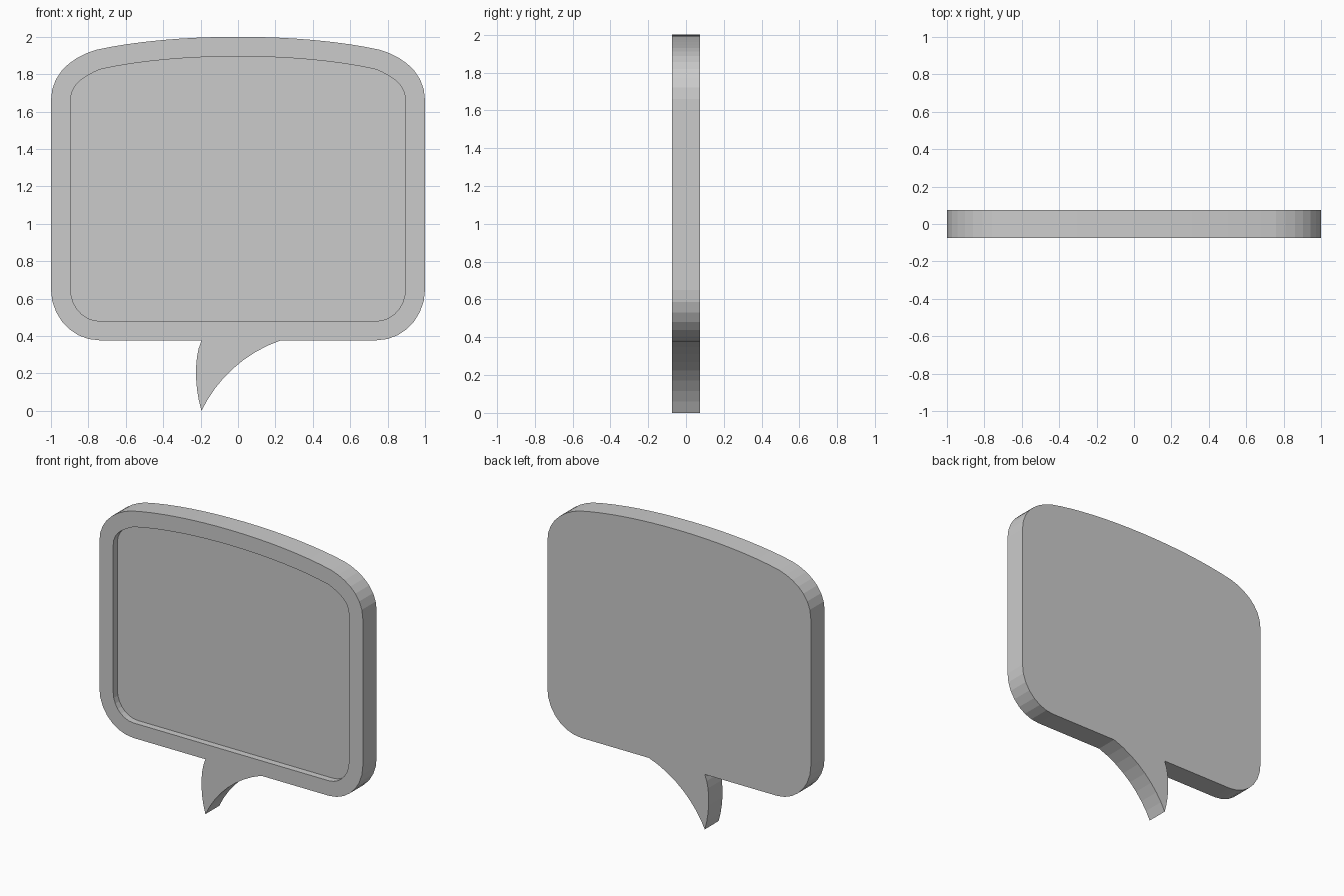
import bpy, bmesh
from mathutils import Vector

if "Cube" in bpy.data.objects:
    bpy.data.objects.remove(bpy.data.objects["Cube"])

FRONT, BACK, FLOOR = -0.075, 0.075, -0.03


def bezier(a, b, c, d, n):
    a, b, c, d = (Vector(p) for p in (a, b, c, d))
    pts = []
    for i in range(n + 1):
        t = i / n
        s = 1 - t
        pts.append(a * s**3 + b * 3 * s * s * t + c * 3 * s * t * t + d * t**3)
    return pts


def bubble(w, bottom, top, shoulder):
    """Closed rounded outline, starting and ending at the two tail roots."""
    k = shoulder[0]
    sx, sz = shoulder
    low = bezier((0.74, bottom), (0.74 + (w - 0.74) * 0.55, bottom),
                 (w, 0.65 - (0.65 - bottom) * 0.55), (w, 0.65), 7)
    high = bezier((w, 1.66), (w, 1.66 + (sz - 1.66) * 0.55),
                  (sx + (w - sx) * 0.5, sz - 0.035), (sx, sz), 7)
    crown = bezier((k, sz), (k * 0.45, sz + (top - sz) * 4 / 3),
                   (-k * 0.45, sz + (top - sz) * 4 / 3), (-k, sz), 16)
    flip = lambda pts: [Vector((-p.x, p.y)) for p in reversed(pts)]
    right = low + high
    return ([Vector((0.23, bottom))] + right + crown[1:-1] + flip(right)
            + [Vector((-0.195, bottom))])


# Outlines of the bubble, its recess and its curved tail
outer = bubble(1.0, 0.377, 2.0, (0.76, 1.93))
inner = bubble(0.895, 0.48, 1.895, (0.74, 1.825))
tip = (-0.195, 0.0)
tail = (bezier((-0.195, 0.377), (-0.235, 0.29), (-0.235, 0.13), tip, 7)[1:]
        + bezier(tip, (-0.12, 0.16), (0.03, 0.31), (0.23, 0.377), 8)[1:-1])

bm = bmesh.new()


def ring(pts, y):
    return [bm.verts.new((p.x, y, p.y)) for p in pts]


def bridge(a, b):
    n = len(a)
    for i in range(n):
        j = (i + 1) % n
        bm.faces.new((a[i], a[j], b[j], b[i]))


# Slab with tail: side walls and flat back
rim, tail_front = ring(outer, FRONT), ring(tail, FRONT)
back = ring(outer + tail, BACK)
bridge(rim + tail_front, back)
bm.faces.new(back)
bm.faces.new([rim[-1]] + tail_front + [rim[0]])

# Raised frame, recess wall and recess floor
lip, floor = ring(inner, FRONT), ring(inner, FLOOR)
bridge(rim, lip)
bridge(lip, floor)
bm.faces.new(floor)

bmesh.ops.recalc_face_normals(bm, faces=bm.faces)
mesh = bpy.data.meshes.new("speech_bubble")
bm.to_mesh(mesh)
bm.free()
bpy.context.collection.objects.link(bpy.data.objects.new("speech_bubble", mesh))
